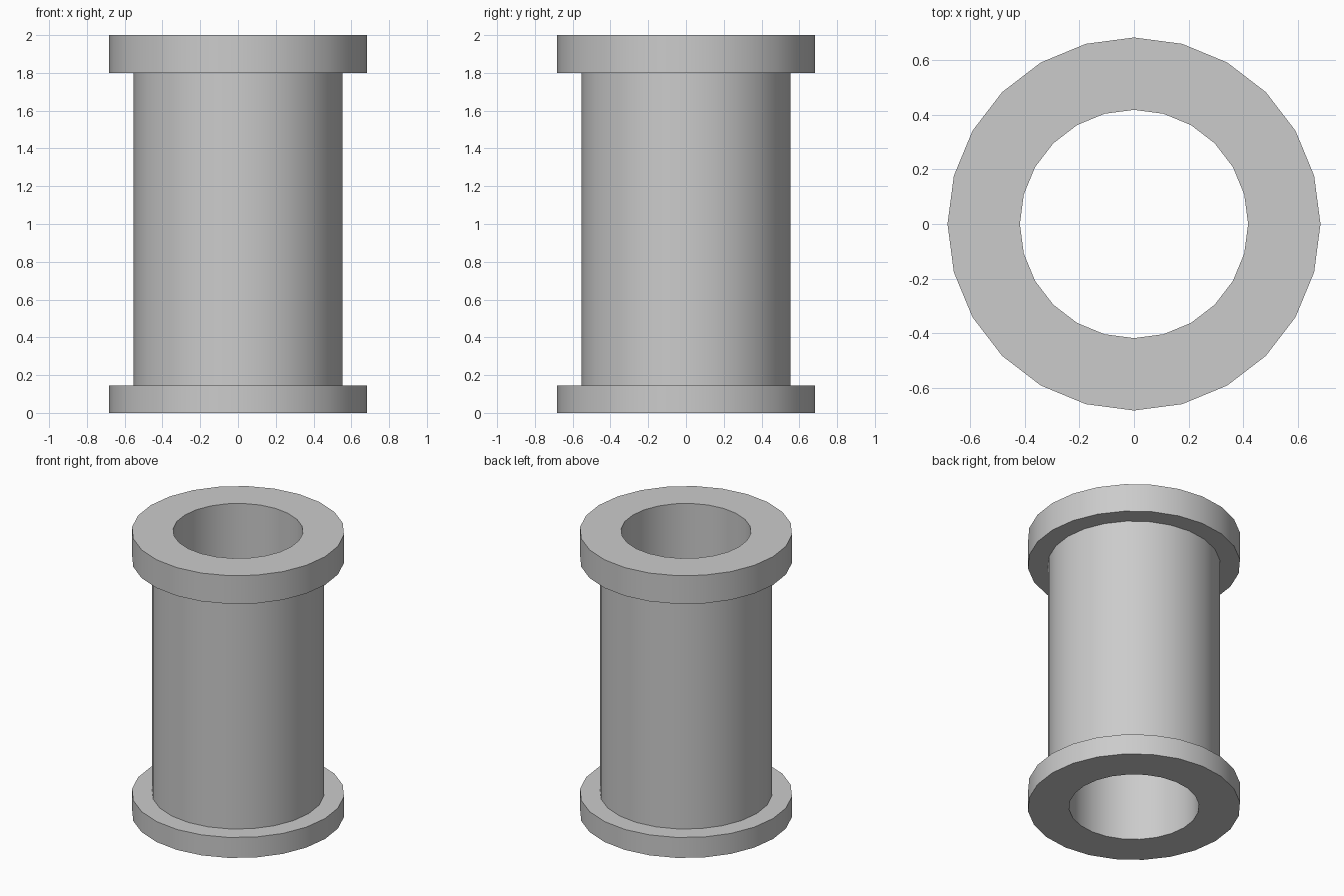
import bpy, bmesh
from math import radians, cos, sin, tau

if "Cube" in bpy.data.objects:
    bpy.data.objects.remove(bpy.data.objects["Cube"])

SIDES = 24
BORE, BODY, FLANGE = 0.418, 0.554, 0.683
FOOT_TOP, RIM_BOTTOM, HEIGHT = 0.145, 1.80, 2.0


def lathe(name, profile):
    """Revolve a closed (radius, z) profile around the z axis."""
    bm = bmesh.new()
    rings = [[bm.verts.new((r * cos(tau * i / SIDES), r * sin(tau * i / SIDES), z))
              for r, z in profile] for i in range(SIDES)]
    n = len(profile)
    for i in range(SIDES):
        a, b = rings[i], rings[(i + 1) % SIDES]
        for j in range(n):
            k = (j + 1) % n
            bm.faces.new((a[j], b[j], b[k], a[k]))
    bmesh.ops.recalc_face_normals(bm, faces=bm.faces)
    mesh = bpy.data.meshes.new(name)
    bm.to_mesh(mesh)
    bm.free()
    obj = bpy.data.objects.new(name, mesh)
    bpy.context.collection.objects.link(obj)
    bpy.ops.object.select_all(action='DESELECT')
    obj.select_set(True)
    bpy.context.view_layer.objects.active = obj
    bpy.ops.object.shade_smooth_by_angle(angle=radians(30))
    return obj


# Hollow pipe with a flange at each end, as one closed section
lathe("flanged_pipe", [
    (BORE, 0), (FLANGE, 0), (FLANGE, FOOT_TOP), (BODY, FOOT_TOP),
    (BODY, RIM_BOTTOM), (FLANGE, RIM_BOTTOM), (FLANGE, HEIGHT), (BORE, HEIGHT),
])
